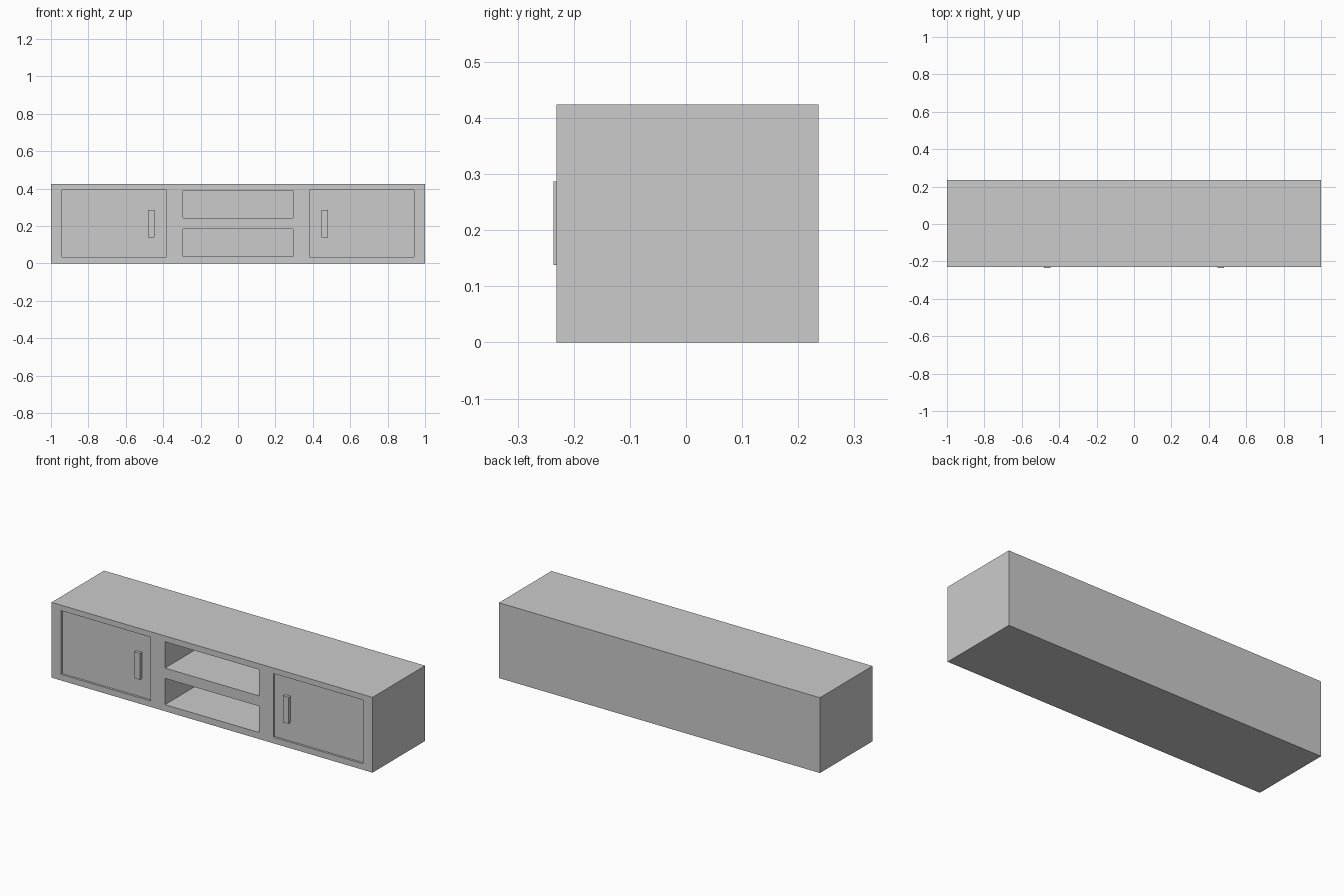
import bpy

if "Cube" in bpy.data.objects:
    bpy.data.objects.remove(bpy.data.objects["Cube"])

FRONT, BACK, TOP = -0.231, 0.2365, 0.424   # carcass limits
DOOR_FACE = -0.219                         # doors sit slightly recessed


def box(name, x, y, z):
    """Box from (min, max) ranges."""
    bpy.ops.mesh.primitive_cube_add(size=1)
    ob = bpy.context.object
    ob.name = name
    ob.location = [(a + b) / 2 for a, b in (x, y, z)]
    ob.scale = [b - a for a, b in (x, y, z)]
    bpy.ops.object.transform_apply(location=True, rotation=False, scale=True)
    return ob


def cut(target, x, y, z):
    """Remove a box-shaped volume from the target."""
    cutter = box("cutter", x, y, z)
    cutter.hide_render = True
    mod = target.modifiers.new("cut", 'BOOLEAN')
    mod.operation, mod.solver, mod.object = 'DIFFERENCE', 'EXACT', cutter
    bpy.context.view_layer.objects.active = target
    bpy.ops.object.modifier_apply(modifier=mod.name)
    bpy.data.objects.remove(cutter)


def span(side, a, b):
    return tuple(sorted((side * a, side * b)))


# Carcass
carcass = box("cabinet_carcass", (-1, 1), (FRONT, BACK), (0, TOP))

# Two open shelf compartments in the middle
for z in ((0.037, 0.185), (0.243, 0.391)):
    cut(carcass, (-0.293, 0.293), (FRONT - 0.1, 0.20), z)

# Recessed doors and their bar handles, mirrored left and right
for side, label in ((-1, "left"), (1, "right")):
    door_x, door_z = span(side, 0.382, 0.941), (0.034, 0.393)
    cut(carcass, door_x, (FRONT - 0.1, DOOR_FACE + 0.012), door_z)
    box(label + "_door", door_x, (DOOR_FACE, DOOR_FACE + 0.012), door_z)
    box(label + "_handle", span(side, 0.446, 0.480),
        (-0.2365, DOOR_FACE), (0.138, 0.287))
